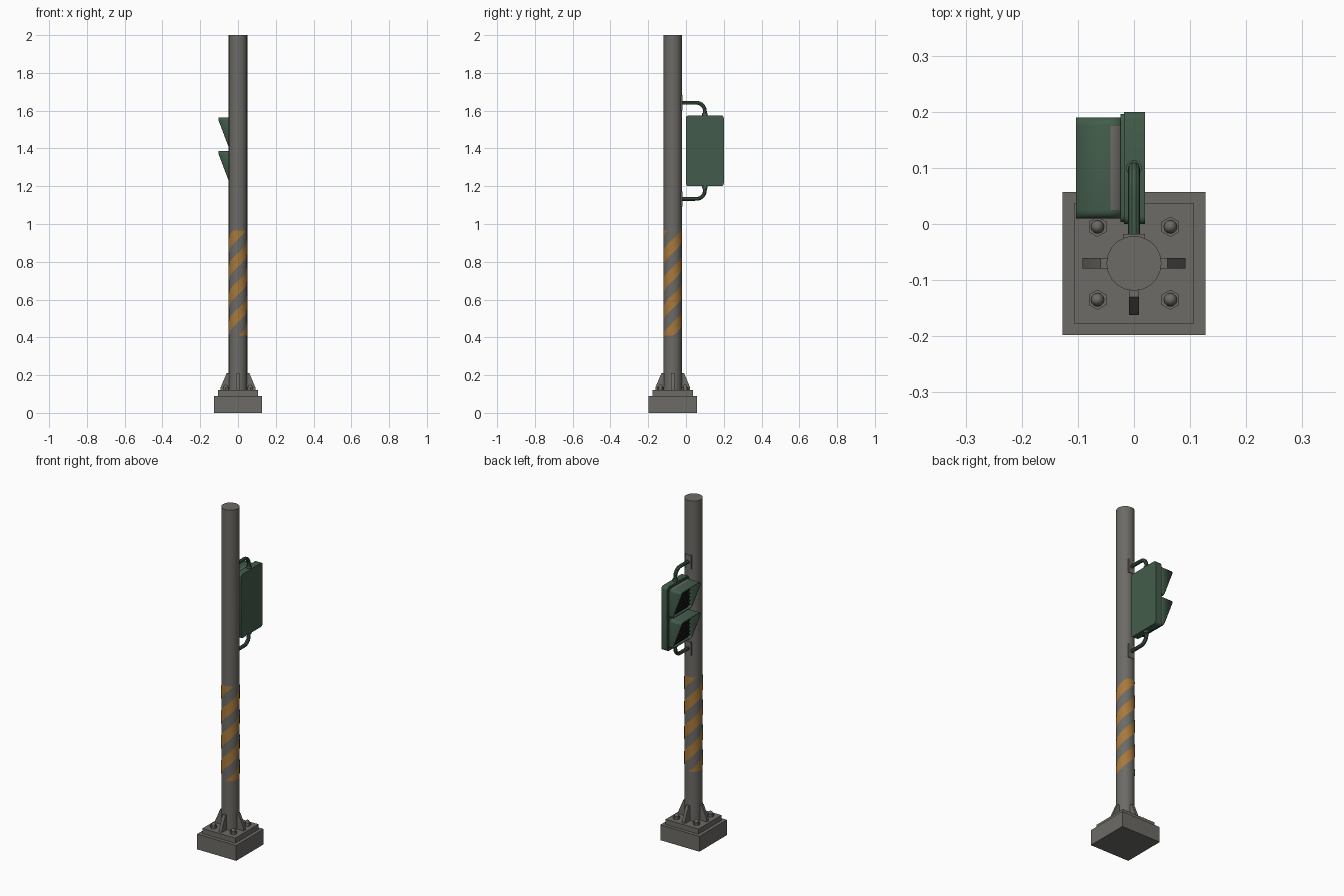
import bpy, bmesh, math
from mathutils import Vector

if "Cube" in bpy.data.objects:
    bpy.data.objects.remove(bpy.data.objects["Cube"])

PY = -0.07      # pole centre in y
R = 0.049       # pole radius
SIDES = 20


def material(name, r, g, b):
    m = bpy.data.materials.new(name)
    m.diffuse_color = (r, g, b, 1)
    m.use_nodes = True
    m.node_tree.nodes["Principled BSDF"].inputs["Base Color"].default_value = m.diffuse_color
    return m


GREY = material("warm_grey_metal", 0.150, 0.145, 0.132)
GREEN = material("dark_green_paint", 0.055, 0.108, 0.070)
ORANGE = material("orange_stripe", 0.39, 0.19, 0.045)
BLACK = material("black_lens", 0.008, 0.008, 0.008)


def finish(name, bm, mats, smooth=True):
    bmesh.ops.recalc_face_normals(bm, faces=bm.faces)
    me = bpy.data.meshes.new(name)
    bm.to_mesh(me)
    bm.free()
    for m in mats:
        me.materials.append(m)
    ob = bpy.data.objects.new(name, me)
    bpy.context.collection.objects.link(ob)
    if smooth:
        shade(ob)
    return ob


def shade(ob):
    bpy.ops.object.select_all(action='DESELECT')
    ob.select_set(True)
    bpy.context.view_layer.objects.active = ob
    bpy.ops.object.shade_smooth_by_angle(angle=math.radians(35))


def prism(name, outline, axis, a, b, mat):
    """Extrude a 2D outline from a to b along axis x, y or z."""
    def place(p, t):
        return {'x': (t, p[0], p[1]), 'y': (p[0], t, p[1]), 'z': (p[0], p[1], t)}[axis]
    bm = bmesh.new()
    lo = [bm.verts.new(place(p, a)) for p in outline]
    hi = [bm.verts.new(place(p, b)) for p in outline]
    bm.faces.new(lo)
    bm.faces.new(hi)
    n = len(outline)
    for i in range(n):
        j = (i + 1) % n
        bm.faces.new((lo[i], lo[j], hi[j], hi[i]))
    return finish(name, bm, [mat])


def box(name, x0, x1, y0, y1, z0, z1, mat):
    return prism(name, [(x0, y0), (x1, y0), (x1, y1), (x0, y1)], 'z', z0, z1, mat)


def circle(cx, cy, r, n):
    return [(cx + r * math.cos(2 * math.pi * i / n), cy + r * math.sin(2 * math.pi * i / n))
            for i in range(n)]


def rounded(u0, u1, v0, v1, r, n=4):
    pts = []
    for k, (cu, cv) in enumerate([(u1 - r, v1 - r), (u0 + r, v1 - r),
                                  (u0 + r, v0 + r), (u1 - r, v0 + r)]):
        for i in range(n + 1):
            a = math.pi / 2 * (k + i / n)
            pts.append((cu + r * math.cos(a), cv + r * math.sin(a)))
    return pts


# Foundation, base plate and pole
box("foundation_block", -0.127, 0.127, PY - 0.128, PY + 0.127, 0, 0.09, GREY)
box("base_plate", -0.107, 0.107, PY - 0.107, PY + 0.107, 0.09, 0.12, GREY)
prism("pole", circle(0, PY, R, SIDES), 'z', 0.12, 2.0, GREY)

# Four stiffening ribs around the pole foot
rib = [(0.04, 0.12), (0.092, 0.12), (0.092, 0.135), (0.06, 0.21), (0.04, 0.21)]
for k in range(4):
    ob = prism("base_rib", rib, 'y', -0.009, 0.009, GREY)
    ob.rotation_euler.z = k * math.pi / 2
    ob.location.y = PY

# Anchor bolts: hex nut plus domed stud
for sx in (-1, 1):
    for sy in (-1, 1):
        x, y = sx * 0.065, PY + sy * 0.065
        prism("anchor_nut", [(x + 0.018 * math.sin(math.pi * i / 3), y + 0.018 * math.cos(math.pi * i / 3))
                             for i in range(6)], 'z', 0.12, 0.136, GREY)
        bm = bmesh.new()
        bmesh.ops.create_uvsphere(bm, u_segments=12, v_segments=8, radius=0.012)
        for v in bm.verts:
            v.co = Vector((x + v.co.x, y + v.co.y, 0.136 + v.co.z * 1.2))
        finish("anchor_bolt", bm, [GREY])

# Spiral warning stripes: two-start helix, clipped to a band of the pole
PITCH, Z0, Z1 = 0.147, 0.41, 0.965
bm = bmesh.new()
for i in range(SIDES):
    for k in range(-6, 14):
        quad = []
        for j, edge in ((i, 0), (i + 1, 0), (i + 1, 1), (i, 1)):
            turn = j / SIDES
            # the angle is measured from the front and rises to the right
            z = 0.332 + PITCH * (k + 0.5 * edge + 2 * turn)
            a = 2 * math.pi * turn - math.pi / 2
            p = Vector(((R + 0.001) * math.cos(a), PY + (R + 0.001) * math.sin(a),
                        min(max(z, Z0), Z1)))
            if all((p - q).length > 1e-5 for q in quad):
                quad.append(p)
        if len(quad) > 2:
            bm.faces.new([bm.verts.new(q) for q in quad])
bmesh.ops.remove_doubles(bm, verts=bm.verts, dist=1e-5)
ob = finish("warning_stripes", bm, [ORANGE], smooth=False)
for p in ob.data.polygons:                       # keep the stripes facing outward
    if p.normal.dot(p.center - Vector((0, PY, p.center.z))) < 0:
        p.flip()
shade(ob)

# Signal housing and its door
prism("signal_housing", rounded(0.0, 0.2, 1.2, 1.575, 0.014), 'x', -0.018, 0.02, GREEN)
prism("housing_door", rounded(0.004, 0.196, 1.204, 1.571, 0.012), 'x', -0.024, -0.018, GREEN)


# Sun hood: rounded square tube with a slanted lower edge
def hood(name, z0, z1):
    ring = rounded(0.01, 0.19, z0, z1, 0.015)
    knee = z1 - 0.015

    def tip(z):
        t = min(1, max(0, (knee - z) / (knee - z0)))
        return -0.103 + t * 0.058
    bm = bmesh.new()
    rows = [[bm.verts.new((x if x else tip(z), y, z)) for y, z in ring]
            for x in (-0.022, -0.042, None)]
    n = len(ring)
    for r in range(2):
        for i in range(n):
            j = (i + 1) % n
            f = bm.faces.new((rows[r][i], rows[r][j], rows[r + 1][j], rows[r + 1][i]))
            # bare patch on the roof next to the door
            flat_top = min(ring[i][1], ring[j][1]) > z1 - 1e-4
            f.material_index = 1 if r == 0 and flat_top else 0
    ob = finish(name, bm, [GREEN, GREY])
    mod = ob.modifiers.new("wall", 'SOLIDIFY')
    mod.thickness = 0.004
    mod.offset = -1


for name, z0, z1 in (("upper", 1.395, 1.564), ("lower", 1.217, 1.386)):
    hood(name + "_hood", z0, z1)
    prism(name + "_lens", rounded(0.016, 0.184, z0 + 0.006, z1 - 0.006, 0.012),
          'x', -0.030, -0.022, BLACK)
    for i in range(1, 8):                        # anti-glare slats
        z = z0 + (z1 - z0) * i / 8
        box(name + "_slat", -0.040, -0.029, 0.016, 0.184, z - 0.001, z + 0.001, BLACK)

# Bent mounting arms with wall flanges and collars, mirrored above and below
for name, zc, s in (("upper", 1.642, -1), ("lower", 1.133, 1)):
    path = [(-0.022, zc), (0.045, zc)]
    for i in range(1, 9):
        a = math.pi / 2 * i / 8
        path.append((0.055 + 0.045 * math.sin(a), zc + s * 0.045 * (1 - math.cos(a))))
    path.append((0.1, zc + s * 0.069))
    cu = bpy.data.curves.new(name + "_arm", 'CURVE')
    cu.dimensions = '3D'
    cu.bevel_depth = 0.0105
    cu.bevel_resolution = 3
    cu.use_fill_caps = True
    sp = cu.splines.new('POLY')
    sp.points.add(len(path) - 1)
    for pt, (y, z) in zip(sp.points, path):
        pt.co = (0, y, z, 1)
    cu.materials.append(GREEN)
    arm = bpy.data.objects.new(name + "_arm", cu)
    bpy.context.collection.objects.link(arm)
    bpy.ops.object.select_all(action='DESELECT')
    arm.select_set(True)
    bpy.context.view_layer.objects.active = arm
    bpy.ops.object.convert(target='MESH')
    shade(bpy.context.view_layer.objects.active)
    box(name + "_flange", -0.02, 0.02, -0.028, -0.018, zc - 0.04, zc + 0.04, GREY)
    zb = 1.575 if s < 0 else 1.2
    prism(name + "_collar", circle(0, 0.1, 0.014, 12), 'z',
          min(zb, zb - s * 0.012), max(zb, zb - s * 0.012), GREEN)
